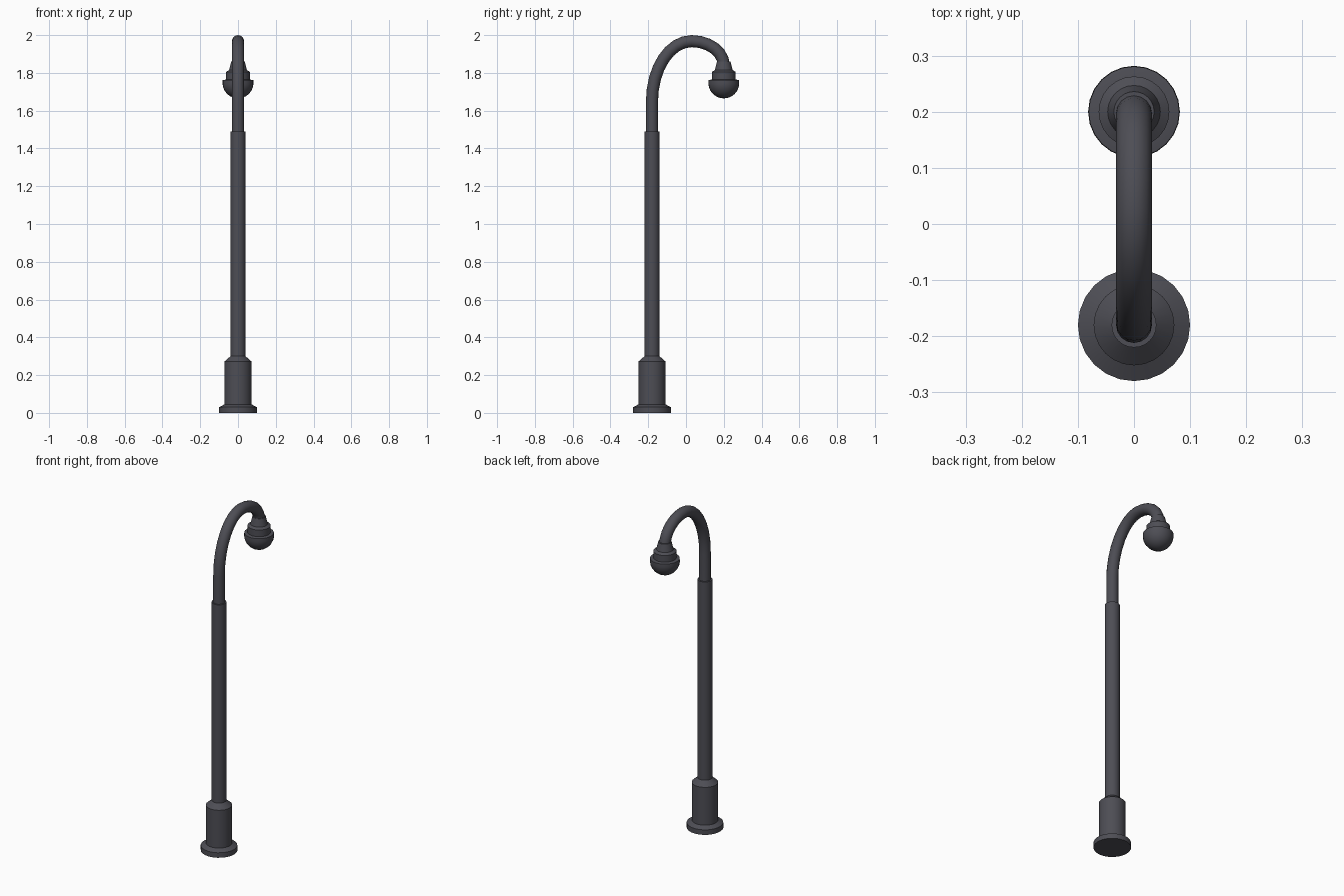
import bpy, bmesh, math
from mathutils import Vector

cube = bpy.data.objects.get("Cube")
if cube:
    bpy.data.objects.remove(cube, do_unlink=True)

POST_Y, LAMP_Y = -0.18, 0.2

metal = bpy.data.materials.new("dark_grey_metal")
metal.use_nodes = True
colour = (0.075, 0.075, 0.09, 1)
metal.diffuse_color = colour
metal.node_tree.nodes["Principled BSDF"].inputs["Base Color"].default_value = colour


def skin(name, rings, angle=35):
    """Bridge a list of equal-length point rings and cap both ends."""
    bm = bmesh.new()
    loops = [[bm.verts.new(p) for p in ring] for ring in rings]
    n = len(loops[0])
    for a, b in zip(loops, loops[1:]):
        for i in range(n):
            j = (i + 1) % n
            bm.faces.new((a[i], a[j], b[j], b[i]))
    bm.faces.new(loops[0][::-1])
    bm.faces.new(loops[-1])
    bmesh.ops.recalc_face_normals(bm, faces=bm.faces)
    mesh = bpy.data.meshes.new(name)
    bm.to_mesh(mesh)
    bm.free()
    mesh.materials.append(metal)
    obj = bpy.data.objects.new(name, mesh)
    bpy.context.collection.objects.link(obj)
    bpy.ops.object.select_all(action='DESELECT')
    obj.select_set(True)
    bpy.context.view_layer.objects.active = obj
    bpy.ops.object.shade_smooth_by_angle(angle=math.radians(angle))
    return obj


def lathe(name, y, profile, sides=24):
    """Turn a (radius, height) profile about a vertical axis."""
    turn = [2 * math.pi * i / sides for i in range(sides)]
    return skin(name, [[(r * math.cos(t), y + r * math.sin(t), z) for t in turn]
                       for r, z in profile])


# Stepped pedestal and straight post
lathe("base", POST_Y, [(0.1, 0), (0.1, 0.03), (0.072, 0.045),
                       (0.072, 0.272), (0.04, 0.3)])
lathe("post", POST_Y, [(0.04, 0.28), (0.04, 1.49)])

# Curved arm: a straight rise, a tall sweep to the top, then a short drop
APEX_Y, APEX_Z = 0.03, 1.968
path = [(POST_Y, 1.48)]
for i in range(9):
    t = math.pi / 2 * i / 8
    path.append((APEX_Y - (APEX_Y - POST_Y) * math.cos(t),
                 1.65 + (APEX_Z - 1.65) * math.sin(t)))
for i in range(1, 7):
    t = math.pi / 2 * i / 6
    path.append((APEX_Y + (LAMP_Y - APEX_Y) * math.sin(t),
                 1.84 + (APEX_Z - 1.84) * math.cos(t)))
points = [Vector((0, y, z)) for y, z in path]
rings = []
for i, p in enumerate(points):
    along = (points[min(i + 1, len(points) - 1)] - points[max(i - 1, 0)]).normalized()
    side = Vector((1, 0, 0))
    up = along.cross(side)
    rings.append([p + 0.032 * (math.cos(a) * side + math.sin(a) * up)
                  for a in (2 * math.pi * k / 16 for k in range(16))])
skin("arm", rings, 40)

# Lamp holder and round globe
lathe("lamp_holder", LAMP_Y, [(0.063, 1.75), (0.063, 1.805), (0.047, 1.815),
                              (0.036, 1.86)])
globe = [(0.082 * math.cos(t), 1.747 + 0.082 * math.sin(t))
         for t in (math.radians(a) for a in range(-88, 11, 14))]
lathe("globe", LAMP_Y, globe + [(0.063, 1.765)])
